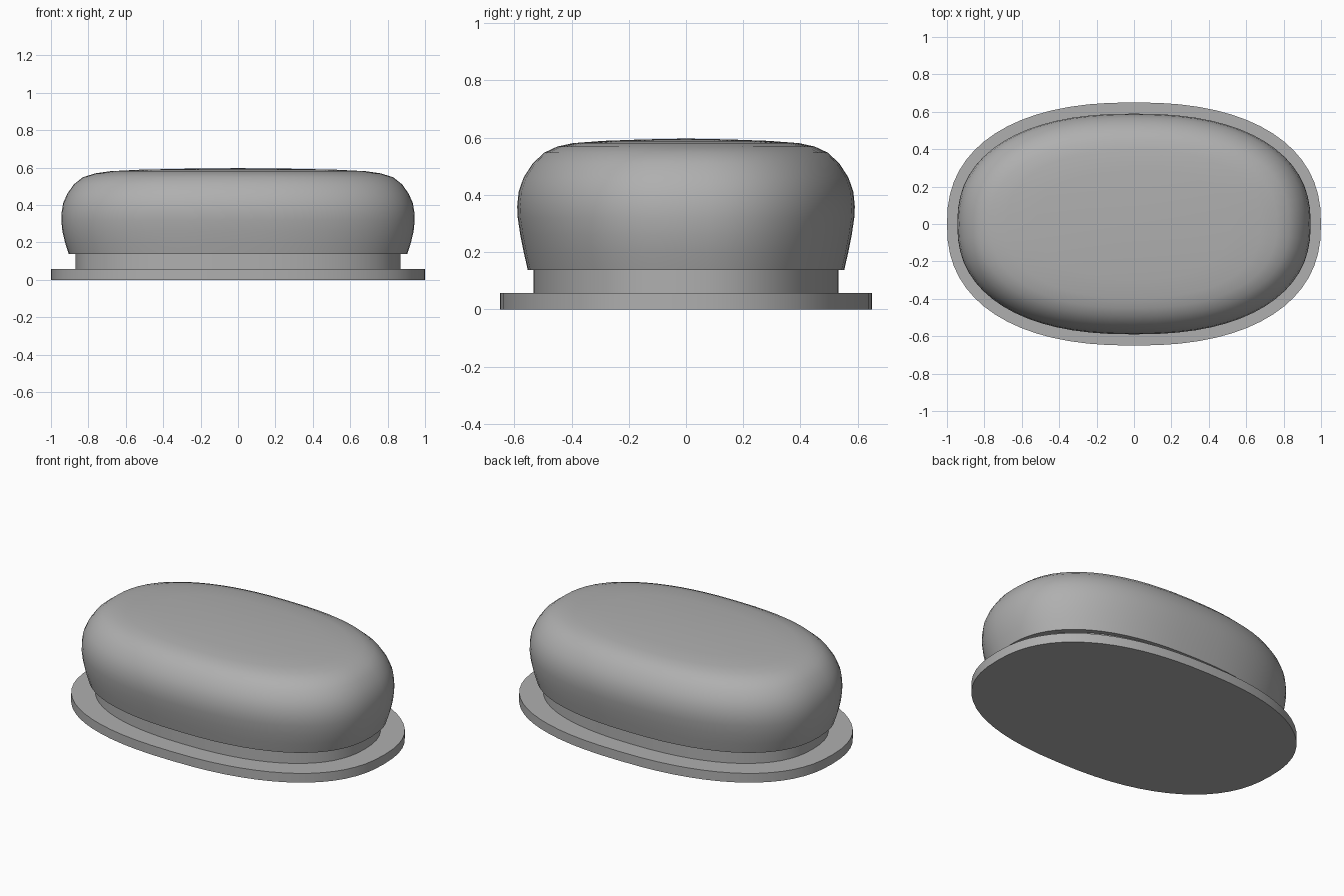
import bpy, bmesh
from math import cos, sin, pi, copysign, radians

if "Cube" in bpy.data.objects:
    bpy.data.objects.remove(bpy.data.objects["Cube"])

SEGMENTS = 64

# Mid grey shared by all parts
grey = bpy.data.materials.new("mid_grey")
grey.diffuse_color = (0.43, 0.43, 0.43, 1)
grey.use_nodes = True
grey.node_tree.nodes["Principled BSDF"].inputs["Base Color"].default_value = grey.diffuse_color


def oval(rx, ry, z, power):
    """Points of a slightly squared oval at height z."""
    pts = []
    for i in range(SEGMENTS):
        a = 2 * pi * i / SEGMENTS
        c, s = cos(a), sin(a)
        pts.append((copysign(rx * abs(c) ** (2 / power), c),
                    copysign(ry * abs(s) ** (2 / power), s), z))
    return pts


def loft(name, rings, power, apex=None):
    """Skin a stack of (z, rx, ry) ovals; close the top flat or with an apex."""
    bm = bmesh.new()
    loops = [[bm.verts.new(p) for p in oval(rx, ry, z, power)] for z, rx, ry in rings]
    for low, high in zip(loops, loops[1:]):
        for i in range(SEGMENTS):
            j = (i + 1) % SEGMENTS
            bm.faces.new((low[i], low[j], high[j], high[i]))
    bm.faces.new(loops[0][::-1])
    if apex is None:
        bm.faces.new(loops[-1])
    else:
        tip = bm.verts.new((0, 0, apex))
        for i in range(SEGMENTS):
            bm.faces.new((loops[-1][i], loops[-1][(i + 1) % SEGMENTS], tip))
    mesh = bpy.data.meshes.new(name)
    bm.to_mesh(mesh)
    bm.free()
    mesh.materials.append(grey)
    obj = bpy.data.objects.new(name, mesh)
    bpy.context.collection.objects.link(obj)
    bpy.ops.object.select_all(action='DESELECT')
    obj.select_set(True)
    bpy.context.view_layer.objects.active = obj
    bpy.ops.object.shade_smooth_by_angle(angle=radians(35))
    return obj


# Thin flange at the bottom
loft("base_plate", [(0, 1.0, 0.65), (0.057, 1.0, 0.65)], 2.34)

# Recessed neck between flange and cushion
loft("neck", [(0.057, 0.868, 0.532), (0.138, 0.868, 0.532)], 2.3)

# Bulging rounded cap
loft("cushion_cap", [
    (0.138, 0.905, 0.553), (0.20, 0.925, 0.567), (0.26, 0.939, 0.579),
    (0.32, 0.945, 0.588), (0.36, 0.943, 0.590), (0.41, 0.935, 0.585),
    (0.46, 0.913, 0.568), (0.51, 0.878, 0.536), (0.548, 0.83, 0.495),
    (0.569, 0.765, 0.45), (0.581, 0.68, 0.395), (0.589, 0.52, 0.29),
    (0.594, 0.28, 0.15)], 2.35, apex=0.597)
